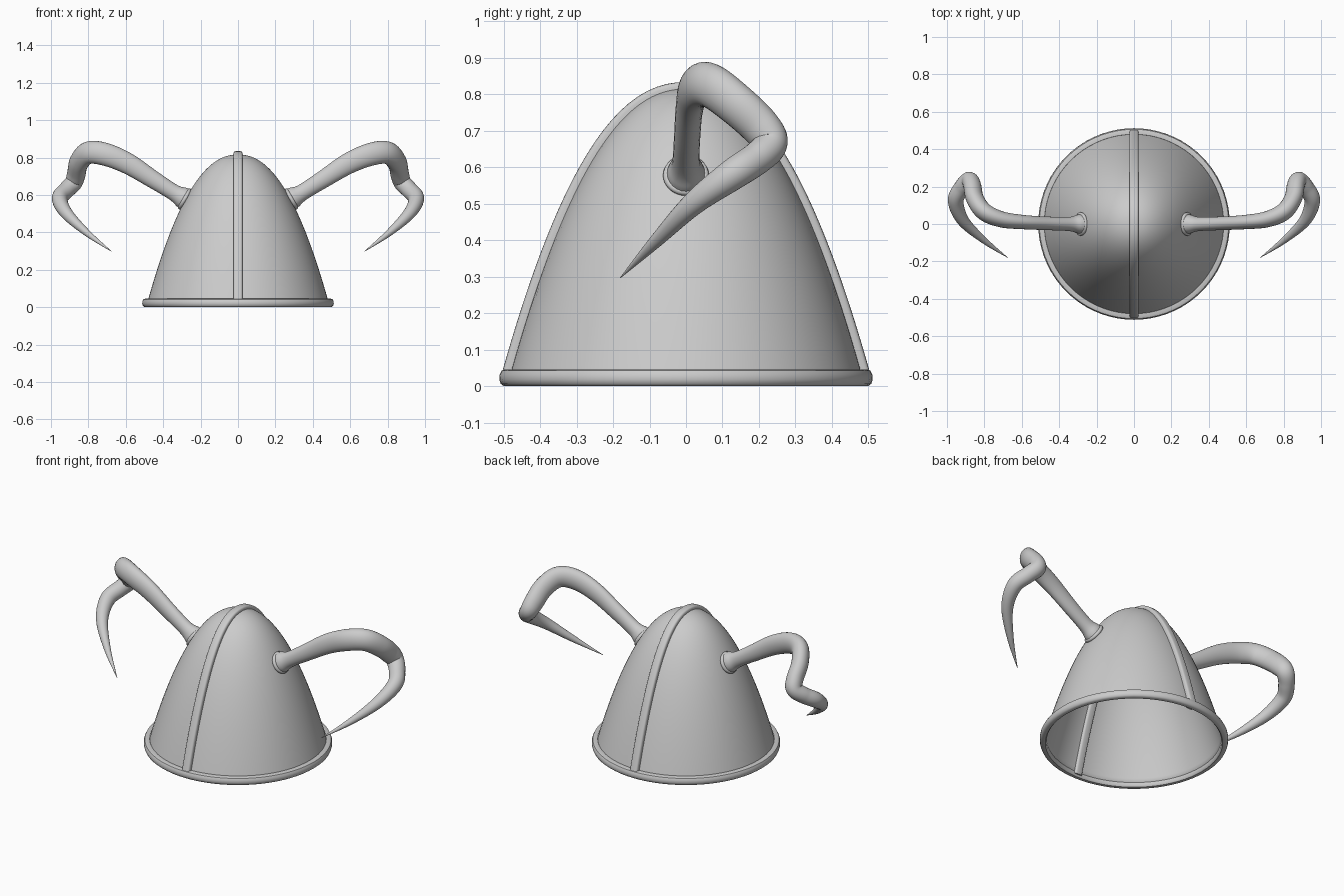
import bpy, bmesh
from math import sin, cos, pi, copysign
from mathutils import Vector

if "Cube" in bpy.data.objects:
    bpy.data.objects.remove(bpy.data.objects["Cube"])

R, H, P = 0.49, 0.81, 2.2          # dome base radius, height, profile power


def dome_z(r):
    return H * (1 - (abs(r) / R) ** P)


def finish(name, bm):
    bmesh.ops.remove_doubles(bm, verts=bm.verts, dist=1e-5)
    bmesh.ops.recalc_face_normals(bm, faces=bm.faces)
    me = bpy.data.meshes.new(name)
    bm.to_mesh(me)
    bm.free()
    ob = bpy.data.objects.new(name, me)
    bpy.context.collection.objects.link(ob)
    bpy.ops.object.select_all(action='DESELECT')
    ob.select_set(True)
    bpy.context.view_layer.objects.active = ob
    bpy.ops.object.shade_smooth_by_angle(angle=0.7)
    return ob


def skin(bm, rings, closed=False):
    n = len(rings[0])
    pairs = list(zip(rings, rings[1:])) + ([(rings[-1], rings[0])] if closed else [])
    for a, b in pairs:
        for i in range(n):
            j = (i + 1) % n
            bm.faces.new((a[i], a[j], b[j], b[i]))


def lathe(name, prof, closed=False, n=72):
    bm = bmesh.new()
    rings = [[bm.verts.new((r * cos(2 * pi * i / n), r * sin(2 * pi * i / n), z))
              for i in range(n)] for r, z in prof]
    skin(bm, rings, closed)
    return finish(name, bm)


def tube(name, pts, side, n=24, power=1.0):
    """Sweep an oval along pts of (x, y, z, side radius, up radius)."""
    bm = bmesh.new()
    cs = [Vector(p[:3]) for p in pts]
    side, rings = Vector(side), []
    for k, c in enumerate(cs):
        t = (cs[min(k + 1, len(cs) - 1)] - cs[max(k - 1, 0)]).normalized()
        side = (side - t * side.dot(t)).normalized()
        up = t.cross(side)
        ring = []
        for i in range(n):
            a = 2 * pi * i / n
            u = copysign(abs(cos(a)) ** power, cos(a)) * pts[k][3]
            v = copysign(abs(sin(a)) ** power, sin(a)) * pts[k][4]
            ring.append(bm.verts.new(c + side * u + up * v))
        rings.append(ring)
    skin(bm, rings)
    bm.faces.new(rings[0])
    bm.faces.new(rings[-1])
    return finish(name, bm)


def smooth_path(keys, steps=8):
    """Catmull-Rom through keys, radii included."""
    k = [keys[0]] + keys + [keys[-1]]
    out = []
    for i in range(1, len(k) - 2):
        for s in range(steps):
            t = s / steps
            out.append([0.5 * (2 * b + (c - a) * t + (2 * a - 5 * b + 4 * c - d) * t * t
                               + (3 * b - a - 3 * c + d) * t ** 3)
                        for a, b, c, d in zip(*k[i - 1:i + 3])])
    return out + [list(keys[-1])]


def mirror_x(ob):
    ob.modifiers.new("mirror", 'MIRROR').use_axis[0] = True


# helmet shell
shell = lathe("helmet_dome", [(R * (1 - i / 40), dome_z(R * (1 - i / 40)) + 0.006)
                              for i in range(41)])
sol = shell.modifiers.new("thickness", 'SOLIDIFY')
sol.thickness, sol.offset = 0.01, -1

# rolled band around the opening
lathe("rim_band", [(0.475, 0.008), (0.482, 0.0), (0.500, 0.0), (0.508, 0.006), (0.512, 0.018),
                   (0.511, 0.032), (0.506, 0.042), (0.498, 0.045), (0.480, 0.045),
                   (0.474, 0.037)], closed=True)

# raised ridge from front to back over the crown
ridge = []
for i in range(65):
    y = -0.486 * cos(pi * i / 64)
    ridge.append((0, y, dome_z(y), 0.025, 0.024))
tube("crown_ridge", ridge, (1, 0, 0), power=0.5)

# horns: out, up, back, then hooking forward to a point
horn = smooth_path([
    (0.26, 0.0, 0.565, 0.060, 0.064),
    (0.30, 0.0, 0.588, 0.050, 0.056),
    (0.345, 0.0, 0.614, 0.038, 0.044),
    (0.45, 0.003, 0.680, 0.036, 0.047),
    (0.59, 0.010, 0.768, 0.038, 0.056),
    (0.71, 0.025, 0.817, 0.043, 0.061),
    (0.80, 0.065, 0.825, 0.047, 0.061),
    (0.85, 0.135, 0.775, 0.047, 0.059),
    (0.865, 0.205, 0.710, 0.047, 0.056),
    (0.880, 0.230, 0.665, 0.046, 0.050),
    (0.918, 0.195, 0.625, 0.045, 0.045),
    (0.953, 0.125, 0.578, 0.043, 0.042),
    (0.915, 0.020, 0.500, 0.032, 0.033),
    (0.805, -0.085, 0.395, 0.018, 0.018),
    (0.675, -0.18, 0.297, 0.001, 0.001)])
mirror_x(tube("horns", horn, (0, 1, 0)))

# bead where each horn meets the dome
bm = bmesh.new()
axis, centre = Vector((0.87, 0, 0.5)).normalized(), Vector((0.285, 0, 0.578))
e1 = Vector((0, 1, 0))
e2 = axis.cross(e1)
rings = []
for i in range(32):
    d = e1 * cos(2 * pi * i / 32) + e2 * sin(2 * pi * i / 32)
    rings.append([bm.verts.new(centre + d * (0.052 + 0.011 * cos(pi * j / 5))
                               + axis * 0.011 * sin(pi * j / 5)) for j in range(10)])
skin(bm, rings, closed=True)
mirror_x(finish("horn_collars", bm))
